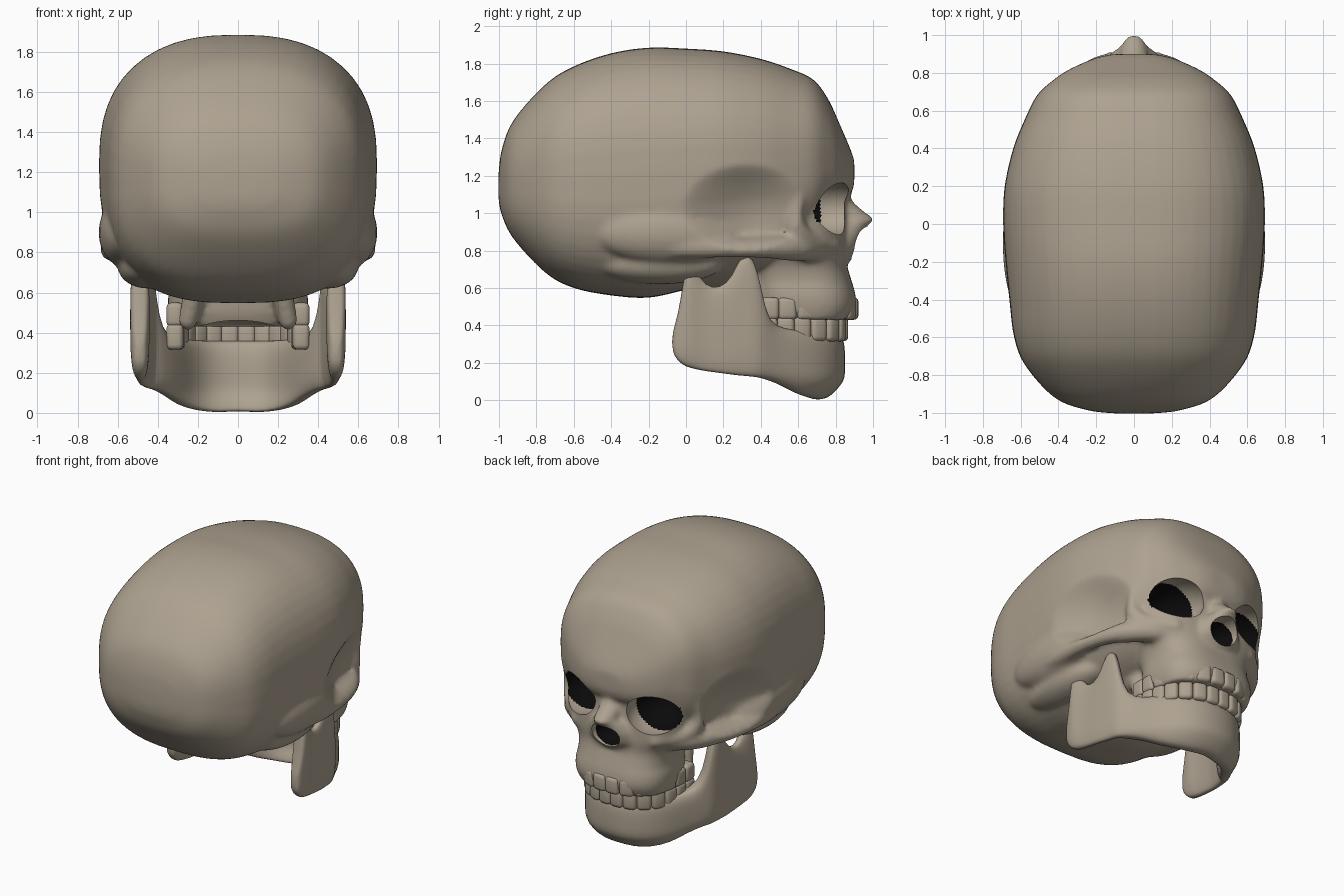
import bpy, bmesh, math
from mathutils import Vector, Matrix

if "Cube" in bpy.data.objects:
    bpy.data.objects.remove(bpy.data.objects["Cube"])


def superellipse(a, b, n, low=None, count=48):
    pts = []
    for i in range(count):
        t = 2 * math.pi * i / count
        c, s = math.cos(t), math.sin(t)
        k = 2 / (low if low and s < 0 else n)
        pts.append((a * math.copysign(abs(c) ** k, c), b * math.copysign(abs(s) ** k, s)))
    return pts


def dense(rows, steps=5):
    """Smooth curve through the rows of a section table."""
    out = []
    for i in range(len(rows) - 1):
        p0, p1, p2, p3 = (rows[max(0, min(len(rows) - 1, i + k))] for k in (-1, 0, 1, 2))
        for j in range(steps):
            t = j / steps
            out.append([.5 * (2 * b + (c - a) * t + (2 * a - 5 * b + 4 * c - d) * t * t
                              + (3 * b - a - 3 * c + d) * t ** 3) for a, b, c, d in zip(p0, p1, p2, p3)])
    return out + [rows[-1]]


def loft(bm, rings):
    vs = [[bm.verts.new(p) for p in r] for r in rings]
    n = len(vs[0])
    for a, b in zip(vs, vs[1:]):
        for i in range(n):
            bm.faces.new((a[i], a[(i + 1) % n], b[(i + 1) % n], b[i]))
    bm.faces.new(vs[0][::-1])
    bm.faces.new(vs[-1])


def blob(bm, c, r, sub=3):
    bmesh.ops.create_icosphere(bm, subdivisions=sub, radius=1,
                               matrix=Matrix.Translation(c) @ Matrix.Diagonal((*r, 1)))


def rod(bm, pts):
    """Mirrored rows of overlapping balls through (x, y, z, radius) points."""
    for v in dense(pts, 8):
        for s in (1, -1):
            blob(bm, (s * v[0], v[1], v[2]), (v[3],) * 3, 2)


def make(name, bm, mat=None):
    bmesh.ops.recalc_face_normals(bm, faces=bm.faces)
    me = bpy.data.meshes.new(name)
    bm.to_mesh(me)
    bm.free()
    if mat:
        me.materials.append(mat)
    ob = bpy.data.objects.new(name, me)
    bpy.context.collection.objects.link(ob)
    return ob


def bake(ob):
    dg = bpy.context.evaluated_depsgraph_get()
    me = bpy.data.meshes.new_from_object(ob.evaluated_get(dg))
    ob.modifiers.clear()
    ob.data = me


def smooth(ob, angle=40):
    bpy.ops.object.select_all(action='DESELECT')
    ob.select_set(True)
    bpy.context.view_layer.objects.active = ob
    bpy.ops.object.shade_smooth_by_angle(angle=math.radians(angle))


bone = bpy.data.materials.new("bone")
bone.diffuse_color = (.42, .36, .28, 1)
bone.use_nodes = True
bone.node_tree.nodes["Principled BSDF"].inputs["Base Color"].default_value = bone.diffuse_color
dark = bpy.data.materials.new("dark")
dark.diffuse_color = (.003, .003, .003, 1)
dark.use_nodes = True
dark.node_tree.nodes["Principled BSDF"].inputs["Base Color"].default_value = dark.diffuse_color

# Braincase: sections along y (y, top, bottom, half width)
bm = bmesh.new()
case = [(-1.003, 1.2, 1.08, .10), (-.985, 1.34, .99, .25), (-.92, 1.5, .86, .42), (-.75, 1.69, .68, .575),
        (-.6, 1.785, .60, .635), (-.4, 1.855, .56, .66), (-.2, 1.885, .548, .68), (0, 1.88, .59, .693),
        (.2, 1.865, .63, .685), (.4, 1.825, .68, .64), (.55, 1.775, .75, .58), (.68, 1.715, .86, .515),
        (.76, 1.61, .98, .43), (.82, 1.48, 1.04, .34), (.88, 1.34, 1.1, .2), (.9, 1.28, 1.16, .1)]
loft(bm, [[(x, y, (t + b) / 2 + z) for x, z in superellipse(w, (t - b) / 2, 2.5, 2.8)]
          for y, t, b, w in dense(case)])
blob(bm, (0, .2, .68), (.3, .36, .1))

# Upper jaw and mid face: sections along z (z, front, back, half width)
face = [(.43, .88, .39, .325), (.50, .91, .36, .345), (.57, .905, .35, .35), (.64, .885, .34, .34),
        (.73, .86, .33, .36), (.82, .86, .33, .42), (.92, .855, .30, .455), (1.05, .85, .25, .475),
        (1.2, .865, .2, .485)]
loft(bm, [[(x, (f + b) / 2 + y, z) for x, y in superellipse(w, (f - b) / 2, 2.7)]
          for z, f, b, w in dense(face)])

# Nose bridge and the rim of the nasal opening
nose = [(.74, .875, .18), (.80, .92, .19), (.87, .945, .17), (.93, .965, .125), (.965, 1.015, .07),
        (1.0, .965, .08), (1.06, .89, .085), (1.14, .865, .09)]
loft(bm, [[(x, f - .12 + y, z) for x, y in superellipse(w, .12, 1.9)] for z, f, w in nose])

# Brow, outer eye rim, cheekbone, cheek arch, skull-base corner and struts behind the palate
rod(bm, [(.06, .84, 1.22, .05), (.25, .79, 1.235, .055), (.42, .70, 1.21, .055), (.49, .60, 1.1, .055),
         (.50, .57, .98, .06), (.45, .63, .87, .06), (.3, .78, .83, .05)])
rod(bm, [(.61, -.12, .82, .06), (.63, .02, .815, .06), (.62, .25, .815, .055),
         (.57, .43, .815, .06), (.47, .58, .815, .075), (.36, .68, .81, .07)])
for s in (1, -1):
    blob(bm, (s * .57, -.1, .90), (.125, .4, .17), 4)
    blob(bm, (s * .45, -.14, .73), (.15, .34, .11), 4)
rod(bm, [(.2, .3, .68, .07), (.25, .36, .46, .05)])
head = make("cranium", bm, bone)
m = head.modifiers.new("remesh", 'REMESH')
m.mode, m.voxel_size = 'VOXEL', .016
m = head.modifiers.new("smooth", 'SMOOTH')
m.factor, m.iterations = .5, 10
bake(head)

# Temple hollows pressed into the surface
for v in head.data.vertices:
    q = sum(((a - b) / k) ** 2 for a, b, k in
            zip((abs(v.co.x), v.co.y, v.co.z), (.62, .31, 1.03), (.25, .34, .24)))
    if q < 1:
        v.co.x -= math.copysign(.10 * (1 - q) ** 1.5, v.co.x)

# Eye sockets, nasal opening and palate are cut; the deep part of each opening is dark
holes = [((.285, .76, 1.025), (.175, .23, .145)), ((-.285, .76, 1.025), (.175, .23, .145)),
         ((0, .93, .84), (.11, .19, .09))]
bm = bmesh.new()
for c, r in holes + [((0, .55, .42), (.22, .24, .06))]:
    blob(bm, c, r, 5)
cutter = make("socket_cutter", bm, bone)
cutter.hide_render = True
m = head.modifiers.new("cut", 'BOOLEAN')
m.operation, m.solver, m.object = 'DIFFERENCE', 'EXACT', cutter
bake(head)
bpy.data.objects.remove(cutter)
head.data.materials.clear()
head.data.materials.append(bone)
head.data.materials.append(dark)
for f in head.data.polygons:
    f.material_index = 0
    for (c, r), lim in zip(holes, (.72, .72, .87)):
        q = sum(((a - b) / k) ** 2 for a, b, k in zip(f.center, c, r))
        if q < 1.03 and f.center.y < lim:
            f.material_index = 1
smooth(head)

# Lower jaw: upright sections along a horseshoe (x, y, bottom, top, half thickness)
half = [(.1, .785, .0, .36, .06), (.2, .74, .01, .36, .06), (.285, .64, .035, .37, .06),
        (.345, .52, .085, .38, .06), (.41, .42, .115, .42, .055), (.44, .385, .12, .62, .05),
        (.455, .36, .125, .78, .045), (.465, .29, .13, .78, .04), (.475, .25, .135, .66, .035),
        (.48, .18, .145, .595, .035), (.485, .1, .155, .61, .035), (.487, .05, .165, .71, .045),
        (.49, .01, .175, .79, .05), (.49, -.01, .185, .66, .045), (.49, -.045, .21, .44, .04),
        (.49, -.075, .26, .36, .025)]
path = [(-x, *r) for x, *r in half[::-1]] + [(0, .795, .01, .36, .06)] + half
rings = []
for i, (x, y, lo, hi, th) in enumerate(path):
    a, b = path[max(i - 1, 0)], path[min(i + 1, len(path) - 1)]
    n = Vector((b[1] - a[1], a[0] - b[0], 0)).normalized()
    ring = [Vector((x, y, (lo + hi) / 2 + v)) + n * u
            for u, v in superellipse(th, (hi - lo) / 2, 3.2, count=28)]
    for p in ring:  # underside of the chin leans back
        if y > .5:
            p.y -= max(0, .11 - p.z) * .7
    rings.append(ring)
bm = bmesh.new()
loft(bm, rings)
jaw = make("lower_jaw", bm, bone)
jaw.modifiers.new("round", 'SUBSURF').levels = 1
bake(jaw)
smooth(jaw, 60)


# Teeth: bevelled blocks evenly spread around each dental arch
def teeth(name, z, h, front, width, count=14):
    bm = bmesh.new()
    curve = []
    for i in range(401):
        t = math.pi * i / 400
        c, s = math.cos(t), math.sin(t)
        curve.append(Vector((width * math.copysign(abs(c) ** .75, c), .40 + (front - .40) * s ** .75, z)))
    run = [0]
    for a, b in zip(curve, curve[1:]):
        run.append(run[-1] + (b - a).length)
    step = run[-1] / count
    for i in range(count):
        k = min(range(5, 396), key=lambda j: abs(run[j] - (i + .5) * step))
        d = curve[k + 4] - curve[k - 4]
        mat = (Matrix.Translation(curve[k]) @ Matrix.Rotation(math.atan2(d.y, d.x), 4, 'Z')
               @ Matrix.Diagonal((step * .53, .042, h, 1)))
        bmesh.ops.create_cube(bm, size=2, matrix=mat)
    ob = make(name, bm, bone)
    m = ob.modifiers.new("bevel", 'BEVEL')
    m.width, m.segments = .025, 3
    bake(ob)
    smooth(ob, 50)


teeth("upper_teeth", .49, .06, .88, .315)
teeth("lower_teeth", .38, .065, .825, .315)
